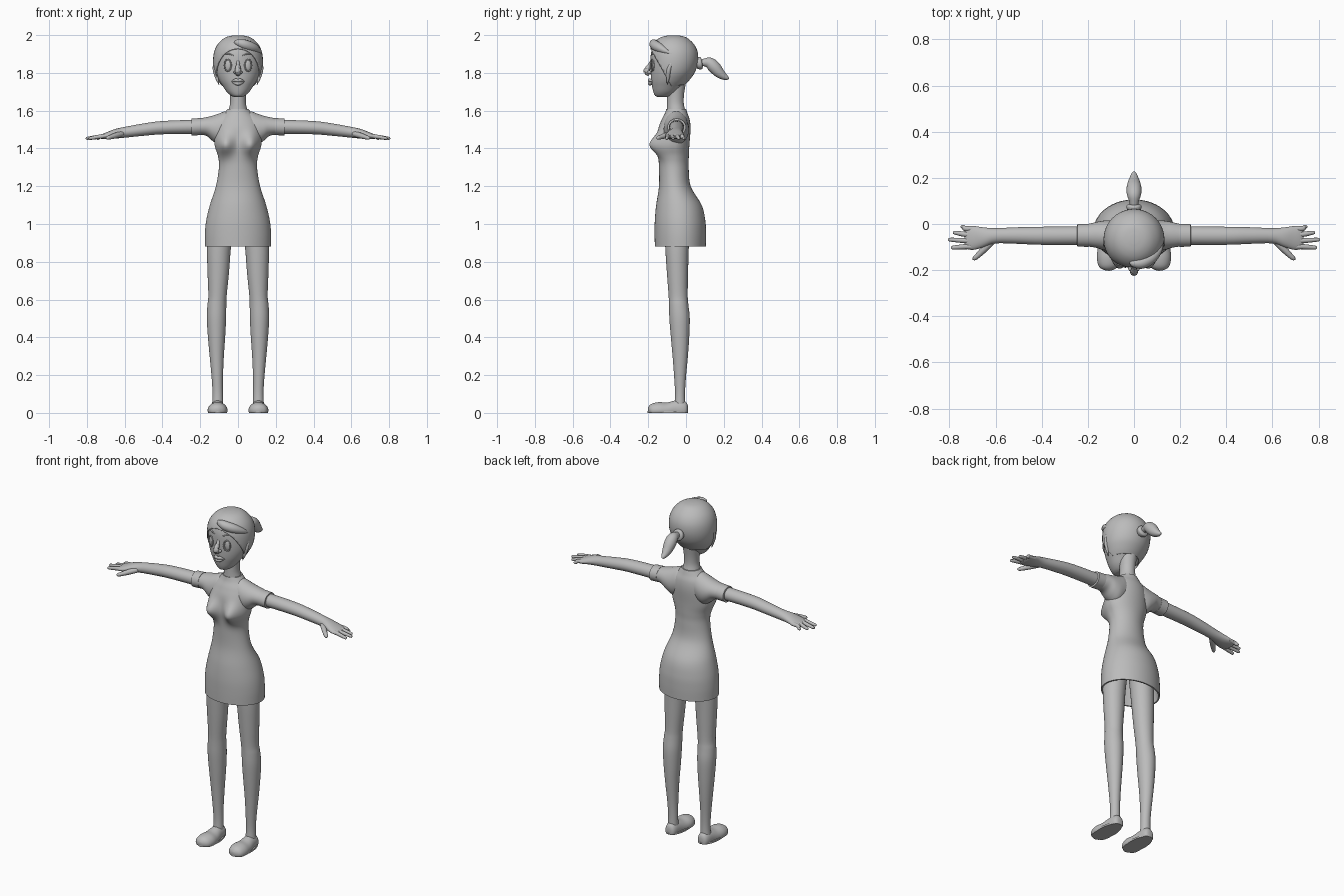
import bpy, bmesh, math
from mathutils import Vector, Matrix

GREY = bpy.data.materials.new("neutral_grey")
GREY.diffuse_color = (0.5, 0.5, 0.5, 1)


def finish(name, bm, mirror=False, angle=50):
    bmesh.ops.recalc_face_normals(bm, faces=bm.faces)
    me = bpy.data.meshes.new(name)
    bm.to_mesh(me)
    bm.free()
    for p in me.polygons:
        p.use_smooth = True
    me.set_sharp_from_angle(angle=math.radians(angle))
    me.materials.append(GREY)
    ob = bpy.data.objects.new(name, me)
    bpy.context.collection.objects.link(ob)
    if mirror:
        ob.modifiers.new("mirror", 'MIRROR')
    return ob


def refine(rows, n=4):
    """Smooth spline through rows of numbers."""
    out = []
    for i in range(len(rows) - 1):
        p = [rows[max(i - 1, 0)], rows[i], rows[i + 1], rows[min(i + 2, len(rows) - 1)]]
        for k in range(n):
            t = k / n
            out.append([0.5 * (2 * b + (c - a) * t + (2 * a - 5 * b + 4 * c - d) * t * t
                               + (3 * b - a - 3 * c + d) * t ** 3) for a, b, c, d in zip(*p)])
    return out + [rows[-1]]


def skin(rings):
    """Join rings of points into a closed surface."""
    bm = bmesh.new()
    vs = [[bm.verts.new(p) for p in r] for r in rings]
    n = len(vs[0])
    for a, b in zip(vs, vs[1:]):
        for i in range(n):
            bm.faces.new((a[i], a[(i + 1) % n], b[(i + 1) % n], b[i]))
    bm.faces.new(vs[0])
    bm.faces.new(vs[-1])
    return bm


def rings_along(axis, rows, seg=32):
    """Elliptical rings; each row is position, a-min, a-max, b-min, b-max."""
    rings = []
    for t, a0, a1, b0, b1 in rows:
        ring = []
        for i in range(seg):
            w = 2 * math.pi * i / seg
            a = (a0 + a1) / 2 + (a1 - a0) / 2 * math.cos(w)
            b = (b0 + b1) / 2 + (b1 - b0) / 2 * math.sin(w)
            ring.append(Vector({'x': (t, a, b), 'y': (a, t, b), 'z': (a, b, t)}[axis]))
        rings.append(ring)
    return rings


def sym(rows):
    """Expand position, half width, back and front to full rows."""
    return [(z, -r, r, y0, y1) for z, r, y0, y1 in rows]


def tube(name, pts, mirror=False, seg=12, n=4):
    """Round tube through points x, y, z, radius."""
    rows = refine(pts, n)
    rings = []
    for i, r in enumerate(rows):
        d = Vector(rows[min(i + 1, len(rows) - 1)][:3]) - Vector(rows[max(i - 1, 0)][:3])
        d.normalize()
        u = d.cross(Vector((0, 0, 1)) if abs(d.z) < 0.9 else Vector((1, 0, 0))).normalized()
        v = d.cross(u)
        rings.append([Vector(r[:3]) + max(r[3], 0.001) * (u * math.cos(w) + v * math.sin(w))
                      for w in (2 * math.pi * k / seg for k in range(seg))])
    return finish(name, skin(rings), mirror)


def ellipsoid(name, loc, size, turn=0, mirror=False):
    bm = bmesh.new()
    m = Matrix.Translation(loc) @ Matrix.Rotation(turn, 4, 'Z') @ Matrix.Diagonal((*size, 1))
    bmesh.ops.create_uvsphere(bm, u_segments=20, v_segments=12, radius=1, matrix=m)
    return finish(name, bm, mirror)


# Dress body with hollow hem
body = refine(sym([
    (0.88, .175, -.165, .105), (0.95, .175, -.166, .106), (1.02, .168, -.165, .102),
    (1.1, .149, -.158, .083), (1.2, .117, -.143, .025), (1.3, .101, -.143, .014),
    (1.36, .106, -.146, .015), (1.42, .124, -.149, .018), (1.5, .124, -.147, .024),
    (1.55, .108, -.13, .02), (1.585, .075, -.112, .008), (1.61, .054, -.104, 0)]), 6)
lining = sym([(1.05, .15, -.145, .08), (0.88, .167, -.157, .097)])
rings = rings_along('z', lining + body, 56)
for ring in rings[2:]:
    for p in ring:
        if p.y < -0.065:
            p.y -= 0.058 * math.exp(-((abs(p.x) - .07) / .045) ** 2 - ((p.z - 1.42) / .055) ** 2)
finish("dress", skin(rings))

# Shoulders with sleeves and cuffs
finish("sleeve", skin(rings_along('x', refine([
    (.0, -.10, .0, 1.46, 1.585), (.06, -.115, .012, 1.43, 1.597), (.1, -.118, .016, 1.42, 1.585),
    (.135, -.112, .014, 1.44, 1.573), (.165, -.103, .008, 1.466, 1.566),
    (.2, -.097, .0, 1.473, 1.559)]))), True)
finish("sleeve_cuff", skin(rings_along('x', [
    (.195, -.092, -.005, 1.478, 1.555), (.197, -.099, .001, 1.471, 1.561),
    (.245, -.098, .0, 1.468, 1.558), (.247, -.09, -.008, 1.476, 1.551)])), True)

# Arms tapering into palms
finish("arm", skin(rings_along('x', refine([
    (.2, -.09, -.01, 1.478, 1.553), (.4, -.09, -.012, 1.475, 1.545), (.5, -.086, -.014, 1.467, 1.532),
    (.6, -.084, -.018, 1.457, 1.514), (.65, -.10, -.015, 1.452, 1.503), (.69, -.111, -.009, 1.449, 1.488),
    (.72, -.11, -.009, 1.45, 1.476), (.735, -.10, -.02, 1.456, 1.467)]), 28)), True)
fingers = {"little_finger": (-.02, .752, -.012), "ring_finger": (-.045, .785, -.038),
           "middle_finger": (-.072, .806, -.068), "index_finger": (-.098, .793, -.102)}
for name, (y, tip, ytip) in fingers.items():
    tube(name, [(.69, y, 1.467, .011), (.73, y, 1.463, .0115), (tip - .012, ytip, 1.454, .0085),
                (tip - .003, ytip, 1.452, .006), (tip, ytip, 1.451, .001)], True, 10, 3)
tube("thumb", [(.615, -.075, 1.477, .015), (.645, -.105, 1.469, .015), (.675, -.135, 1.46, .012),
               (.692, -.15, 1.455, .009), (.698, -.156, 1.453, .001)], True, 10, 3)

# Legs
finish("leg", skin(rings_along('z', refine([
    (1.03, .02, .155, -.115, .025), (.88, .037, .164, -.11, .015), (.74, .048, .161, -.101, .011),
    (.62, .06, .157, -.092, .009), (.57, .062, .162, -.09, .013), (.5, .063, .165, -.088, .02),
    (.4, .068, .159, -.08, .017), (.3, .075, .15, -.071, .01), (.18, .08, .139, -.062, -.001),
    (.1, .08, .135, -.058, -.005), (.03, .078, .138, -.062, -.003)]), 28)), True)

# Shoes with flat soles
shoe = rings_along('y', refine([
    (.01, .095, .12, .0, .035), (.004, .081, .133, -.02, .053), (-.015, .073, .142, -.03, .066),
    (-.055, .069, .147, -.03, .066), (-.1, .06, .156, -.03, .055), (-.14, .055, .161, -.03, .057),
    (-.175, .063, .156, -.025, .051), (-.193, .079, .143, -.01, .04), (-.202, .1, .12, .005, .026)], 3), 32)
for ring in shoe:
    for p in ring:
        p.z = max(p.z, 0)
finish("shoe", skin(shoe), True)
finish("shoe_sole", skin(rings_along('z', [
    (0, .057, .159, -.203, .01), (.01, .057, .159, -.203, .01)], 32)), True)

# Neck and head
finish("neck", skin(rings_along('z', refine(sym([
    (1.56, .056, -.105, 0), (1.6, .05, -.101, -.004), (1.64, .042, -.1, -.012),
    (1.69, .043, -.1, -.01), (1.75, .05, -.1, .0)])))))
skull = sym([
    (1.672, .02, -.15, -.09), (1.68, .038, -.164, -.07), (1.7, .06, -.173, -.045), (1.73, .081, -.18, -.018),
    (1.76, .1, -.185, .01), (1.8, .117, -.187, .038), (1.85, .124, -.188, .054), (1.9, .12, -.186, .054),
    (1.94, .104, -.173, .038), (1.97, .077, -.147, .01), (1.986, .047, -.115, -.018), (1.992, .012, -.08, -.054)])
finish("head", skin(rings_along('z', refine(skull), 40)))

# Hair cap cut along the hairline and nape
bm = skin(rings_along('z', refine([
    (z + .004, a - .005, b + .005, c - .005, d + .006) for z, a, b, c, d in skull]), 40))
for co, no in (((0, -.19, 1.935), (0, .19, .105)), ((0, -.09, 1.73), (0, -.12, 1))):
    bmesh.ops.bisect_plane(bm, geom=bm.verts[:] + bm.edges[:] + bm.faces[:], plane_co=co,
                           plane_no=no, clear_inner=True)
hair = finish("hair", bm)
solid = hair.modifiers.new("thickness", 'SOLIDIFY')
solid.thickness, solid.offset = 0.006, 0

# Fringe, side locks and ponytail
tube("fringe", [(-.018, -.165, 1.962, .006), (.0, -.17, 1.96, .018), (.035, -.168, 1.95, .026),
                (.075, -.145, 1.935, .026), (.108, -.11, 1.917, .016), (.126, -.075, 1.9, .002)])
tube("side_lock", [(.122, -.07, 1.87, .006), (.122, -.09, 1.82, .012), (.112, -.095, 1.775, .009),
                   (.1, -.1, 1.735, .001)], True)
tube("hair_band", [(0, .055, 1.848, .026), (0, .068, 1.85, .032), (0, .08, 1.852, .032),
                   (0, .086, 1.853, .022)], seg=20)
tube("ponytail", [(0, .07, 1.85, .016), (0, .095, 1.855, .02), (0, .125, 1.852, .03), (0, .15, 1.83, .033),
                  (0, .175, 1.802, .028), (0, .2, 1.782, .019), (0, .22, 1.772, .01), (0, .228, 1.769, .001)], seg=20)

# Face details
ellipsoid("eye", (.054, -.174, 1.84), (.017, .009, .03), .3, True)
lid = []
for k in range(13):
    w = 2 * math.pi * k / 12
    x = .054 + .018 * math.cos(w)
    lid.append((x, -.181 + (x - .054) * .33, 1.84 + .031 * math.sin(w), .0035))
tube("eye_rim", lid, True, 8, 2)
tube("eyebrow", [(.025, -.186, 1.892, .002), (.055, -.175, 1.902, .004), (.088, -.148, 1.894, .002)], True, 8)
tube("nose", [(0, -.182, 1.865, .006), (0, -.193, 1.84, .011), (0, -.206, 1.818, .016),
              (0, -.206, 1.805, .017), (0, -.192, 1.793, .012)], seg=16)
ellipsoid("nose_wing", (.014, -.194, 1.803), (.01, .012, .009), 0, True)
tube("upper_lip", [(-.035, -.176, 1.753, .002), (-.014, -.191, 1.761, .009), (0, -.194, 1.759, .008),
                   (.014, -.191, 1.761, .009), (.035, -.176, 1.753, .002)])
tube("lower_lip", [(-.032, -.176, 1.751, .002), (0, -.191, 1.743, .0105), (.032, -.176, 1.751, .002)])
